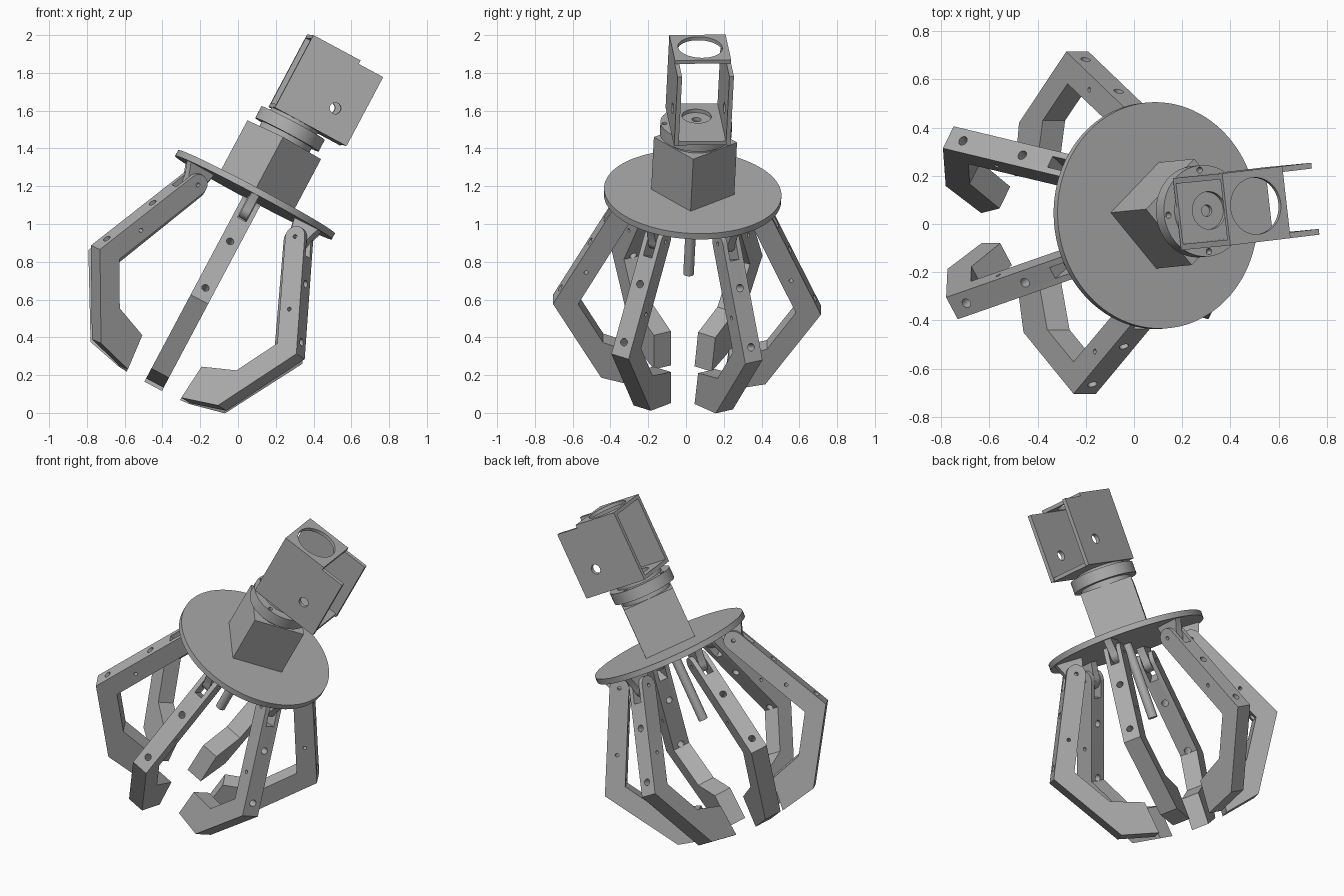
import bpy, bmesh, math
from mathutils import Matrix, Vector

cube = bpy.data.objects.get("Cube")
if cube:
    bpy.data.objects.remove(cube, do_unlink=True)

grey = bpy.data.materials.new("machined grey")
grey.use_nodes = True
COLOR = (0.42, 0.42, 0.42, 1)
grey.diffuse_color = COLOR
grey.node_tree.nodes["Principled BSDF"].inputs["Base Color"].default_value = COLOR

# Tilted frame of the whole arm, with its origin at the palm plate
ARM = (Matrix.Translation((0.09, 0.035, 1.155))
       @ Matrix.Rotation(math.radians(28), 4, 'Y')
       @ Matrix.Rotation(math.radians(-2.6), 4, 'X'))


def turn(deg):
    return Matrix.Rotation(math.radians(deg), 4, 'Z')


def finish(name, bm):
    bmesh.ops.recalc_face_normals(bm, faces=bm.faces)
    mesh = bpy.data.meshes.new(name)
    bm.to_mesh(mesh)
    bm.free()
    mesh.materials.append(grey)
    ob = bpy.data.objects.new(name, mesh)
    bpy.context.collection.objects.link(ob)
    return ob


def box(name, lo, hi, matrix=Matrix()):
    lo, hi = Vector(lo), Vector(hi)
    bm = bmesh.new()
    bmesh.ops.create_cube(bm, size=1)
    bmesh.ops.scale(bm, vec=hi - lo, verts=bm.verts)
    bmesh.ops.translate(bm, vec=(lo + hi) / 2, verts=bm.verts)
    bmesh.ops.transform(bm, matrix=matrix, verts=bm.verts)
    return finish(name, bm)


def rod(name, center, radius, length, axis=(0, 0, 1), sides=24):
    bm = bmesh.new()
    bmesh.ops.create_cone(bm, cap_ends=True, segments=sides, radius1=radius,
                          radius2=radius, depth=length)
    rot = Vector((0, 0, 1)).rotation_difference(Vector(axis)).to_matrix().to_4x4()
    bmesh.ops.transform(bm, matrix=Matrix.Translation(center) @ rot, verts=bm.verts)
    return finish(name, bm)


def slab(name, profile, width):
    """Extrude an (r, z) outline symmetrically along y."""
    bm = bmesh.new()
    face = bm.faces.new([bm.verts.new((r, -width / 2, z)) for r, z in profile])
    new = bmesh.ops.extrude_face_region(bm, geom=[face])["geom"]
    bmesh.ops.translate(bm, vec=(0, width, 0),
                        verts=[v for v in new if isinstance(v, bmesh.types.BMVert)])
    return finish(name, bm)


def cut(ob, cutters):
    bpy.context.view_layer.objects.active = ob
    for c in cutters:
        c.hide_render = True
        mod = ob.modifiers.new("cut", 'BOOLEAN')
        mod.operation, mod.solver, mod.object = 'DIFFERENCE', 'EXACT', c
        bpy.ops.object.modifier_apply(modifier=mod.name)
        bpy.data.objects.remove(c, do_unlink=True)
    return ob


def arc(center, radius, start, end, steps=12):
    return [(center[0] + radius * math.cos(math.radians(start + (end - start) * i / steps)),
             center[1] + radius * math.sin(math.radians(start + (end - start) * i / steps)))
            for i in range(steps + 1)]


parts = []


def place(ob, matrix=Matrix()):
    ob.matrix_world = ARM @ matrix
    parts.append(ob)


# Palm plate, square motor body and centre rod
place(rod("palm_plate", (0, 0, 0), 0.47, 0.035, sides=96))
place(box("motor_body", (-0.156, -0.156, 0.01), (0.156, 0.156, 0.33)), turn(42))
place(rod("centre_rod", (0, 0, -0.24), 0.028, 0.47))

# Wrist: neck, flange with screw holes, hub
place(rod("wrist_neck", (0, 0, 0.345), 0.15, 0.04, sides=64))
flange = rod("wrist_flange", (0, 0, 0.395), 0.19, 0.07, sides=64)
cut(flange, [rod("screw_hole", turn(90 * i) @ Vector((0.17, 0, 0.42)), 0.013, 0.06, sides=16)
             for i in range(4)])
place(flange, turn(6))
hub = rod("wrist_hub", (0, 0, 0.44), 0.14, 0.022, sides=64)
place(cut(hub, [rod("hub_hole", (0, 0, 0.45), 0.024, 0.04)]))

# Open bracket: base, two cheeks and a holed cap
base = box("bracket_base", (-0.14, -0.15, 0.45), (0.285, 0.15, 0.472))
place(cut(base, [rod("base_hole", (0, 0, 0.46), 0.078, 0.1, sides=48)]), turn(6))
for side, label in ((1, "left"), (-1, "right")):
    cheek = box("bracket_cheek_" + label, (-0.14, side * 0.138 - 0.012, 0.45),
                (0.293, side * 0.138 + 0.012, 0.864))
    cut(cheek, [rod("cheek_hole", (0.146, side * 0.138, 0.598), 0.03, 0.1, (0, 1, 0))])
    place(cheek, turn(6))
cap = box("bracket_cap", (-0.14, -0.15, 0.864), (0.145, 0.15, 0.885))
place(cut(cap, [rod("cap_hole", (0, 0, 0.87), 0.118, 0.1, sides=64)]), turn(6))

# Finger: bent bar with rounded forked top
pivot = Vector((0.366, 0, -0.106))
along = Vector((0.443, 0, -0.896)).normalized()
outward = Vector((0.896, 0, 0.443)).normalized()
WIDTH = 0.105
outline = arc((pivot.x, pivot.z), 0.057, 26.3, 206.3) + [
    (0.577, -0.655), (0.434, -0.88), (0.235, -0.945),
    (0.215, -1.14), (0.435, -1.09), (0.71, -0.66)]
finger = slab("finger", outline, WIDTH)
frame = Matrix((outward, (0, 1, 0), along)).transposed().to_4x4()
frame.translation = pivot
cutters = [box("fork_slot", (-0.1, -0.026, -0.1), (0.1, 0.026, 0.1), frame)]
cutters += [rod("face_hole", pivot + along * s, 0.02, 0.3, outward) for s in (0.25, 0.57)]
cutters += [rod("side_hole", pivot + along * s, 0.011, 0.3, (0, 1, 0), 16) for s in (0, 0.4)]
cut(finger, cutters)

# Lug that hangs from the plate into the finger fork
lug = slab("finger_lug", [(0.29, -0.01), (0.455, -0.01)]
           + arc((pivot.x, pivot.z), 0.055, 10, -190), 0.046)

# Six fingers around the palm
for i in range(6):
    for source in (finger, lug):
        copy = source if i == 0 else bpy.data.objects.new(f"{source.name}_{i + 1}", source.data)
        if i:
            bpy.context.collection.objects.link(copy)
        place(copy, turn(30 + 60 * i))

# Smooth round surfaces, keep hard edges
bpy.ops.object.select_all(action='DESELECT')
for ob in parts:
    ob.select_set(True)
bpy.context.view_layer.objects.active = parts[0]
bpy.ops.object.shade_smooth_by_angle(angle=math.radians(30))
